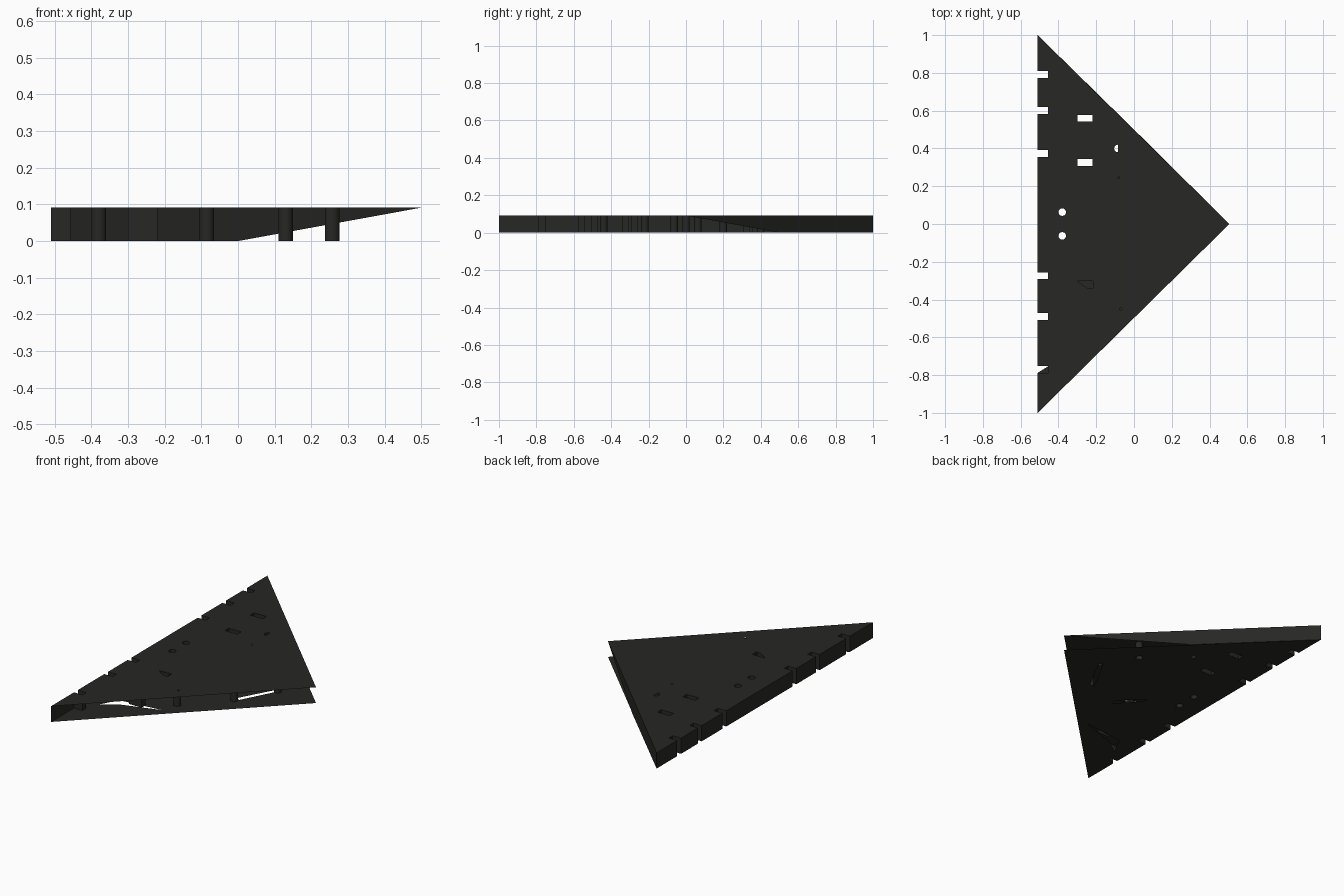
import bpy, bmesh, math

if "Cube" in bpy.data.objects:
    bpy.data.objects.remove(bpy.data.objects["Cube"])

H = 0.092          # panel height
X0, X1 = -0.51, 0.505

mat = bpy.data.materials.new("charcoal")
mat.diffuse_color = (0.02, 0.02, 0.018, 1)
mat.use_nodes = True
mat.node_tree.nodes["Principled BSDF"].inputs["Base Color"].default_value = mat.diffuse_color


def finish(name, bm):
    me = bpy.data.meshes.new(name)
    bm.to_mesh(me)
    bm.free()
    ob = bpy.data.objects.new(name, me)
    me.materials.append(mat)
    bpy.context.collection.objects.link(ob)
    return ob


def rect(x, y, w=0.08, h=0.036):
    return [(x - w/2, y - h/2), (x + w/2, y - h/2), (x + w/2, y + h/2), (x - w/2, y + h/2)]


def circle(x, y, r=0.02, n=20):
    return [(x + r*math.cos(2*math.pi*i/n), y + r*math.sin(2*math.pi*i/n)) for i in range(n)]


def sheet(name, z, outline, holes):
    # thin flat sheet with openings
    bm = bmesh.new()
    for loop in [outline] + holes:
        vs = [bm.verts.new((x, y, z)) for x, y in loop]
        for a, b in zip(vs, vs[1:] + vs[:1]):
            bm.edges.new((a, b))
    bmesh.ops.triangle_fill(bm, edges=bm.edges[:], use_beauty=True, normal=(0, 0, 1))
    return finish(name, bm)


def walls(name, path, closed=False):
    # vertical strip along a path
    bm = bmesh.new()
    lo = [bm.verts.new((x, y, 0)) for x, y in path]
    hi = [bm.verts.new((x, y, H)) for x, y in path]
    n = len(path)
    for i in range(n if closed else n - 1):
        j = (i + 1) % n
        bm.faces.new((lo[i], lo[j], hi[j], hi[i]))
    return finish(name, bm)


def patch(name, points):
    bm = bmesh.new()
    bm.faces.new([bm.verts.new(p) for p in points])
    return finish(name, bm)


# notched back edge
back = [(X0, 1)]
for y in (0.792, 0.601, 0.373, -0.274, -0.49, -0.77):
    back += [(X0, y + 0.018), (-0.456, y + 0.018), (-0.456, y - 0.018), (X0, y - 0.018)]
back.append((X0, -1))
outline = back + [(X1, 0)]

# openings shared by both sheets
shared = [rect(-0.26, 0.56), rect(-0.26, 0.325), circle(-0.38, 0.063), circle(-0.38, -0.063)]
half_hole = [p for p in circle(-0.085, 0.4) if p[0] < -0.08]
shared.append(half_hole)
top_only = [[(-0.3, -0.303), (-0.245, -0.34), (-0.217, -0.34), (-0.217, -0.303)],
            circle(-0.08, 0.245, 0.006, 6), circle(-0.07, -0.45, 0.006, 6)]
# long sliver openings underneath
slivers = [[(0.12, -0.2), (0.15, -0.2), (0.26, 0.01), (0.24, 0.02)],
           [(-0.08, -0.28), (-0.07, -0.25), (-0.2, -0.12), (-0.2, -0.15)],
           [(-0.11, -0.54), (-0.37, -0.57), (-0.43, -0.68), (-0.33, -0.61)],
           circle(0.13, 0.2)]

sheet("top_sheet", H, outline, shared + top_only)
sheet("bottom_sheet", 0, outline, shared + slivers)
patch("notch_cover", [(X0, -0.788, 0), (-0.456, -0.788, 0), (-0.456, -0.754, 0)])

# back wall, and side wall with its missing corner
walls("back_wall", back)
patch("side_wall", [(X0, 1, 0), (0, 0.5, 0), (X1, 0, H), (X0, 1, H)])

# linings of the slots and bores
for y in (0.56, 0.325, -0.322, -0.56):
    walls("slot_lining", rect(-0.26, y), True)
for x, y in ((-0.38, 0.063), (-0.38, -0.063), (-0.085, 0.4), (-0.085, -0.44),
             (0.13, 0.2), (0.13, -0.22), (0.257, 0)):
    ob = walls("bore_lining", circle(x, y), True)
    for p in ob.data.polygons:
        p.use_smooth = True
